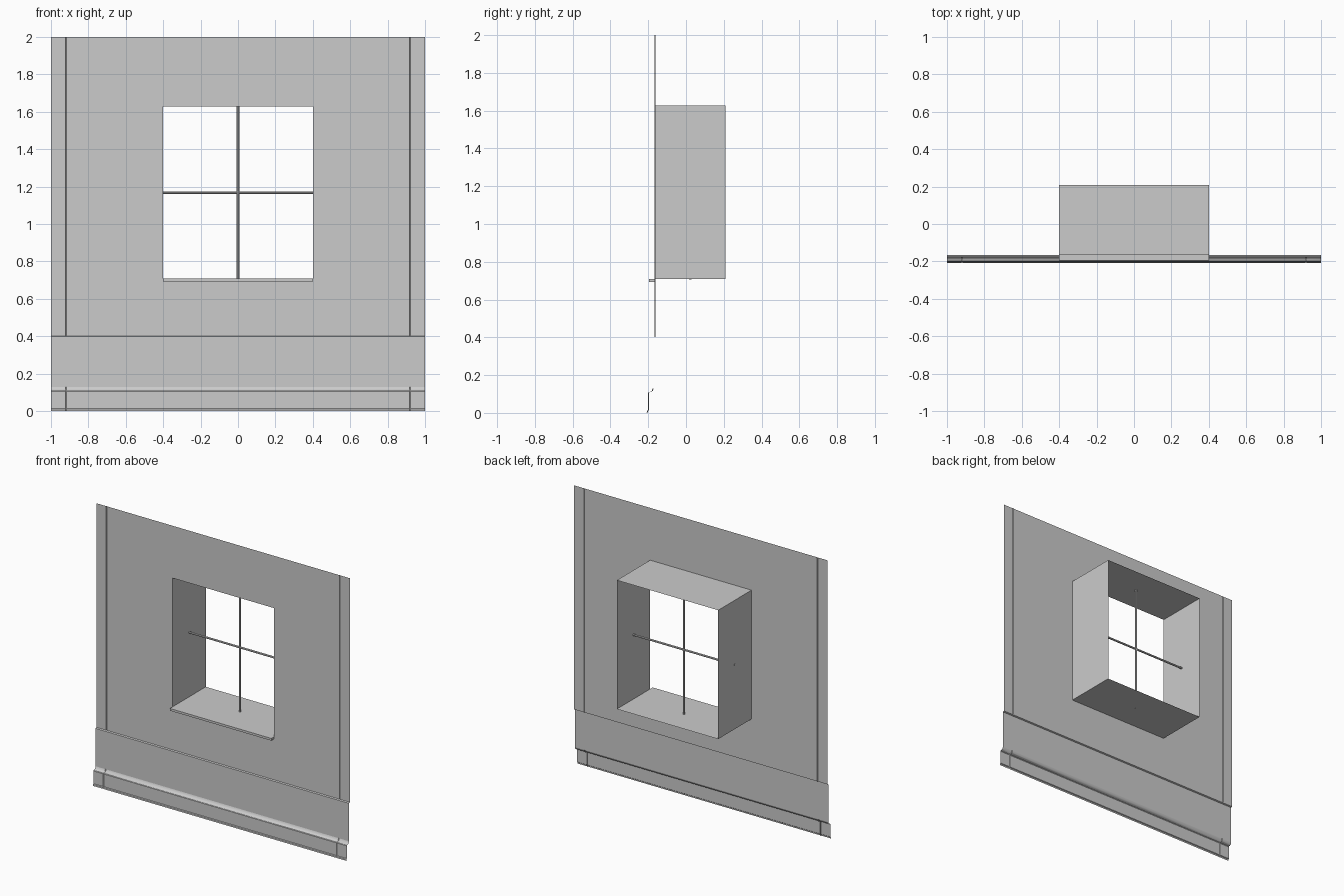
import bpy, bmesh, math

if "Cube" in bpy.data.objects:
    bpy.data.objects.remove(bpy.data.objects["Cube"])

WALL_Y, BACK_Y = -0.167, 0.208
HALF_W, Z_LOW, Z_HIGH = 0.4, 0.708, 1.627


def finish(name, bm, smooth=False):
    mesh = bpy.data.meshes.new(name)
    bm.to_mesh(mesh)
    bm.free()
    obj = bpy.data.objects.new(name, mesh)
    bpy.context.collection.objects.link(obj)
    if smooth:
        bpy.context.view_layer.objects.active = obj
        obj.select_set(True)
        bpy.ops.object.shade_smooth_by_angle(angle=math.radians(35))
        obj.select_set(False)
    return obj


def sheet(name, profile, groove=0.0, opening=None, smooth=False):
    """Sweep a (y, z) profile along x, with a fine seam near each end."""
    half = [HALF_W, 0.917, 0.92, 0.923, 1.0]
    xs = [-x for x in reversed(half)] + half
    bm = bmesh.new()
    rows = [[bm.verts.new((x, y + (groove if abs(x) == 0.92 else 0), z)) for x in xs]
            for y, z in profile]
    for j in range(len(profile) - 1):
        for i in range(len(xs) - 1):
            in_hole = opening and xs[i] == -HALF_W and profile[j][1] == opening
            if not in_hole:
                bm.faces.new((rows[j][i], rows[j][i + 1], rows[j + 1][i + 1], rows[j + 1][i]))
    return finish(name, bm, smooth)


# Upper wall with the window opening
sheet("upper_wall", [(WALL_Y, z) for z in (0.402, Z_LOW, Z_HIGH, 2.0)],
      groove=0.005, opening=Z_LOW)

# Lower wall panel with its small top ledge
sheet("lower_panel", [(-0.177, 0.128), (-0.177, 0.398), (WALL_Y, 0.402)])

# Skirting board with coved top and flared foot
sheet("skirting_board", [(-0.208, 0), (-0.207, 0.01), (-0.202, 0.014), (-0.202, 0.104),
                         (-0.199, 0.108), (-0.188, 0.111), (-0.181, 0.117), (-0.177, 0.128)],
      groove=0.005, smooth=True)

# Window reveal: open four-sided tunnel behind the wall
bm = bmesh.new()
corners = [(-HALF_W, Z_LOW), (HALF_W, Z_LOW), (HALF_W, Z_HIGH), (-HALF_W, Z_HIGH)]
front, back = [[bm.verts.new((x, y, z)) for x, z in corners] for y in (WALL_Y, BACK_Y)]
for i in range(4):
    k = (i + 1) % 4
    bm.faces.new((front[i], back[i], back[k], front[k]))
finish("window_reveal", bm)

# Window sill lip
bm = bmesh.new()
bmesh.ops.create_cube(bm, size=1)
bmesh.ops.scale(bm, vec=(2 * HALF_W, 0.029, 0.016), verts=bm.verts)
bmesh.ops.translate(bm, vec=(0, WALL_Y - 0.0145, 0.7), verts=bm.verts)
finish("window_sill", bm)

# Crossing window bars
for name, length, tilt in (("vertical_bar", Z_HIGH - Z_LOW, 0),
                           ("horizontal_bar", 2 * HALF_W, math.pi / 2)):
    bm = bmesh.new()
    bmesh.ops.create_cone(bm, cap_ends=True, segments=8, radius1=0.007,
                          radius2=0.007, depth=length + 0.002)
    bar = finish(name, bm, smooth=True)
    bar.location = (0, 0.022, (Z_LOW + Z_HIGH) / 2)
    bar.rotation_euler.y = tilt
